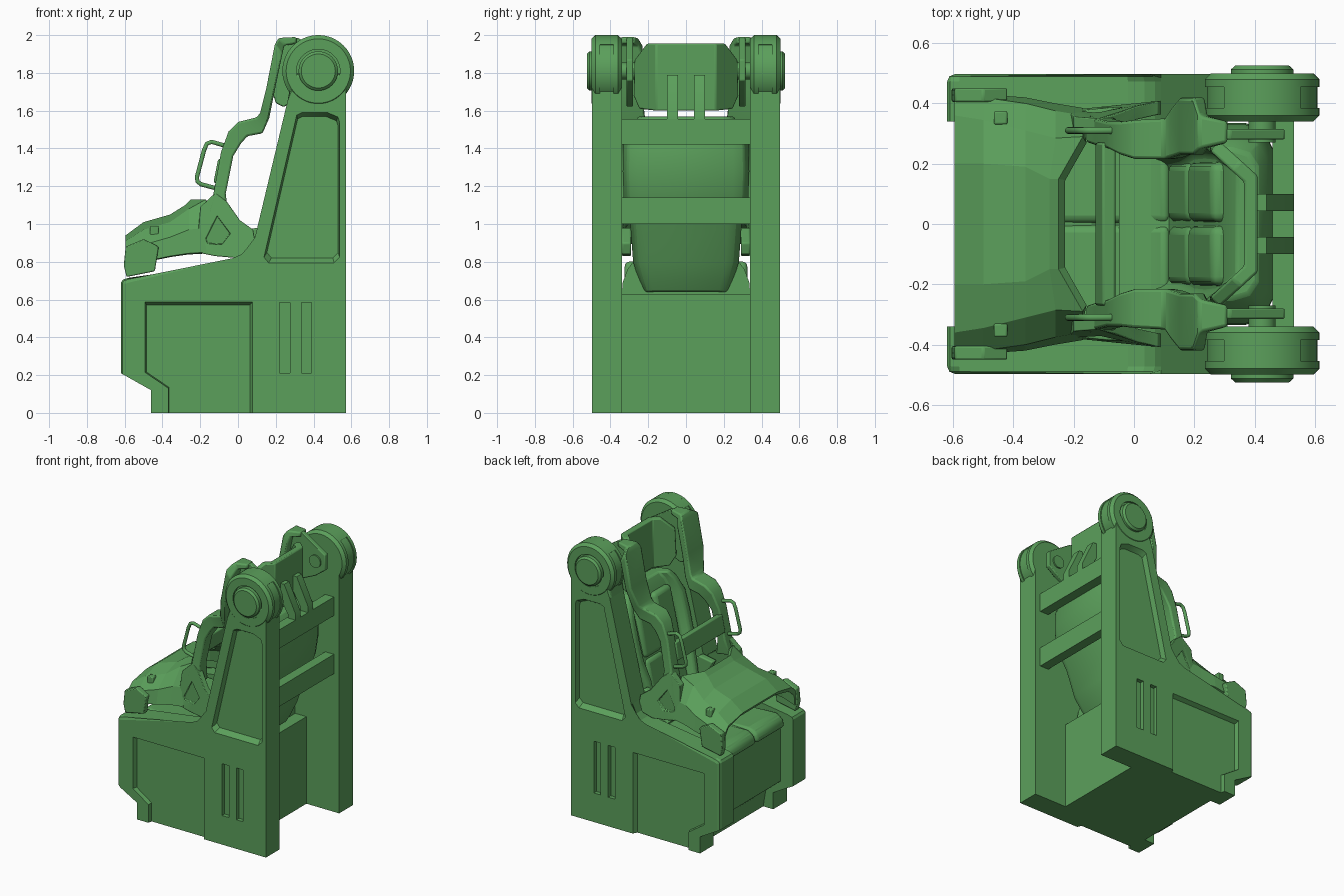
import bpy, bmesh, math
from mathutils import Matrix

if "Cube" in bpy.data.objects:
    bpy.data.objects.remove(bpy.data.objects["Cube"])

GREEN = bpy.data.materials.new("green")
GREEN.diffuse_color = (.105, .35, .105, 1)
GREEN.use_nodes = True
GREEN.node_tree.nodes["Principled BSDF"].inputs["Base Color"].default_value = GREEN.diffuse_color

def finish(name, bm, mirror=False, bevel=0, seg=2, solid=0, smooth=True):
    bmesh.ops.recalc_face_normals(bm, faces=bm.faces)
    me = bpy.data.meshes.new(name)
    bm.to_mesh(me)
    bm.free()
    me.materials.append(GREEN)
    ob = bpy.data.objects.new(name, me)
    bpy.context.collection.objects.link(ob)
    if solid:
        m = ob.modifiers.new("solid", 'SOLIDIFY')
        m.thickness, m.offset = solid, -1
    if bevel:
        m = ob.modifiers.new("bevel", 'BEVEL')
        m.width, m.segments, m.limit_method, m.angle_limit = bevel, seg, 'ANGLE', math.radians(35)
    if mirror:
        m = ob.modifiers.new("mirror", 'MIRROR')
        m.use_axis = (False, True, False)
    if smooth:
        bpy.ops.object.select_all(action='DESELECT')
        ob.select_set(True)
        bpy.context.view_layer.objects.active = ob
        bpy.ops.object.shade_smooth_by_angle(angle=math.radians(32))
    return ob

def prism_bm(pts, y0, y1, s0=1.0):
    """Side profile (x, z) extruded from y0 to y1; s0 scales the y0 end."""
    bm = bmesh.new()
    cx = sum(p[0] for p in pts) / len(pts)
    cz = sum(p[1] for p in pts) / len(pts)
    a = [bm.verts.new((cx + (x - cx) * s0, y0, cz + (z - cz) * s0)) for x, z in pts]
    b = [bm.verts.new((x, y1, z)) for x, z in pts]
    bm.faces.new(a)
    bm.faces.new(b)
    for i in range(len(pts)):
        j = (i + 1) % len(pts)
        bm.faces.new((a[i], a[j], b[j], b[i]))
    return bm

def prism(name, pts, y0, y1, s0=1.0, **kw):
    return finish(name, prism_bm(pts, y0, y1, s0), **kw)

def box(name, lo, hi, rot=0, **kw):
    bm = bmesh.new()
    c = [(a + b) / 2 for a, b in zip(lo, hi)]
    d = [b - a for a, b in zip(lo, hi)]
    bmesh.ops.create_cube(bm, size=1, matrix=Matrix.Translation(c) @ Matrix.Rotation(rot, 4, 'Y') @ Matrix.Diagonal((*d, 1)))
    return finish(name, bm, **kw)

def loft(name, rings, closed=True, **kw):
    bm = bmesh.new()
    vs = [[bm.verts.new(p) for p in r] for r in rings]
    n = len(rings[0])
    for a, b in zip(vs, vs[1:]):
        for i in range(n if closed else n - 1):
            j = (i + 1) % n
            bm.faces.new((a[i], a[j], b[j], b[i]))
    if closed:
        bm.faces.new(vs[0])
        bm.faces.new(vs[-1])
    return finish(name, bm, **kw)

def turned(name, steps, n=64, **kw):
    """Disc around the pivot axis from (y, radius) steps."""
    ang = [2 * math.pi * i / n for i in range(n)]
    return loft(name, [[(.425 + r * math.cos(t), y, 1.81 + r * math.sin(t)) for t in ang] for y, r in steps], mirror=True, **kw)

def cut(ob, cutters):
    bpy.context.view_layer.objects.active = ob
    for c in cutters:
        m = ob.modifiers.new("cut", 'BOOLEAN')
        m.operation, m.object, m.solver = 'DIFFERENCE', c, 'EXACT'
        bpy.ops.object.modifier_move_to_index(modifier=m.name, index=0)
        bpy.ops.object.modifier_apply(modifier=m.name)
        bpy.data.objects.remove(c)

# Side panels with chamfered front and top edges, recesses and vent slots
outline = [(-.62, .21), (-.46, .12), (-.46, 0), (.572, 0), (.572, 1.8), (.29, 1.8), (.262, 1.65), (.09, .93),
           (.07, .86), (.035, .82), (-.02, .795), (-.58, .715), (-.61, .705), (-.62, .69)]
bm = prism_bm(outline, .34, .497)
edges = []
for e in bm.edges:
    m = (e.verts[0].co + e.verts[1].co) / 2
    flat = abs(e.verts[0].co.y - e.verts[1].co.y) < .01
    if flat and m.y > .4 and m.z > .2 and m.x < .56:
        edges.append(e)
bmesh.ops.bevel(bm, geom=edges, offset=.025, segments=2, affect='EDGES', profile=.5)
panel = finish("side_panel", bm, mirror=True, smooth=False)
door = [(-.495, .59), (.08, .59), (.08, -.08), (-.37, -.08), (-.37, .13), (-.495, .215)]
tower = [(.31, 1.58), (.34, 1.595), (.47, 1.595), (.53, 1.57), (.54, 1.54), (.54, .82), (.51, .79), (.16, .79), (.135, .82)]
cut(panel, [prism("door_cut", door, .467, .503, .95), prism("tower_cut", tower, .46, .503, .93)] +
    [prism("slot_cut", [(x, .21), (x + .055, .21), (x + .055, .585), (x, .585)], .467, .52) for x in (.22, .335)])

# Round pivot heads with recessed faces and rim grooves, hubs and axles
turned("pivot_head", [(.34, .17), (.36, .19), (.385, .19), (.385, .183), (.455, .183), (.455, .19), (.48, .19), (.5, .17),
                      (.5, .115), (.48, .115)])
turned("pivot_hub", [(.4, .104), (.512, .104), (.525, .09)])
turned("pivot_axle", [(.27, .045), (.36, .045)], n=24)

# Raised front and top strap filling the rim groove
strap = [(.425 + .19 * math.cos(math.radians(a)), 1.81 + .19 * math.sin(math.radians(a))) for a in range(48, 133, 6)]
prism("rim_strap", strap + [(.425, 1.84)], .38, .46, mirror=True)

# Base block, rear crossbars and headrest struts
prism("base_block", [(-.52, .63), (-.52, .22), (-.4, .12), (-.38, 0), (.31, 0), (.31, .63)], -.345, .345)
box("crossbar_low", (.46, -.345, 1.0), (.53, .345, 1.14))
box("crossbar_high", (.46, -.345, 1.42), (.53, .345, 1.555))
prism("headrest_strut", [(.47, 1.5), (.53, 1.5), (.53, 1.6), (.44, 1.79), (.38, 1.79), (.38, 1.73), (.47, 1.58)],
      .043, .1, mirror=True)

# Seat back shell: z, half width, front x, back x
rings = []
for z, w, xf, xb in [(.64, .23, -.02, .27), (.7, .25, .02, .3), (.8, .28, .07, .34), (1.0, .295, .11, .40), (1.14, .33, .15, .45),
                     (1.28, .335, .185, .47), (1.42, .33, .22, .47), (1.52, .29, .26, .45), (1.57, .25, .29, .42)]:
    half = [(.75, xb - .01), (.93, xb - .04), (1, xb - .1), (1, xf + .02), (.93, xf), (.8, xf), (.68, xf + .05)]
    half = [(x, k * w) for k, x in half]
    rings.append([(x, y, z) for x, y in half] + [(x, -y, z) for x, y in reversed(half)])
loft("seat_back", rings, bevel=.012)

# Flared seat pan, back pads and thigh cushions
pan = [(.34, .625), (.335, .69), (.31, .76), (.28, .8)]
pan += [(-y, z) for y, z in reversed(pan)]
loft("seat_pan", [[(x, y, z - dz) for y, z in pan] for x, dz in ((-.05, .05), (.1, .01), (.22, .0))])
for i, (x, z, h) in enumerate([(.16, .96, .3), (.235, 1.3, .38)]):
    box(f"back_pad_{i}", (x - .02, .006, z - h / 2), (x + .07, .205, z + h / 2), rot=.22, mirror=True, bevel=.03, seg=3)
box("seat_cushion", (-.5, -.335, .6), (.18, .335, .71), bevel=.035, seg=3)
prism("thigh_cushion", [(-.57, .63), (-.56, .69), (-.51, .725), (-.3, .715), (.0, .745), (.11, .81), (.15, .7), (.1, .63)],
      .003, .325, mirror=True, bevel=.025, seg=3)

# Wraparound headrest
def wing(y):
    return .41 - max(0, y - .16) * 1.1
bm = bmesh.new()
side = [(.16, 1.955), (.21, 1.955), (.275, 1.87), (.28, 1.68), (.25, 1.61), (.16, 1.6)]
for s in (1, -1):
    bm.faces.new([bm.verts.new((wing(y), y * s, z)) for y, z in side])
bm.faces.new([bm.verts.new((.41, y, z)) for y, z in [(-.16, 1.955), (.16, 1.955), (.16, 1.6), (-.16, 1.6)]])
bmesh.ops.remove_doubles(bm, verts=bm.verts, dist=.001)
bmesh.ops.recalc_face_normals(bm, faces=bm.faces)
if bm.faces[:][2].normal.x < 0:
    bmesh.ops.reverse_faces(bm, faces=bm.faces[:])
bmesh.ops.solidify(bm, geom=bm.faces[:], thickness=.045)
finish("headrest", bm, bevel=.008)

# Harness pivot plates
prism("harness_plate", [(.21, 1.98), (.32, 1.985), (.5, 1.87), (.5, 1.76), (.42, 1.7), (.24, 1.62), (.2, 1.64), (.17, 1.74)],
      .28, .315, mirror=True, bevel=.006)

# Harness arms: bent strip, each station gives front/rear x, z and y limits
arm = [((.31, 1.99), (.31, 1.955), .27, .34), ((.215, 1.985), (.245, 1.945), .25, .36), ((.195, 1.95), (.235, 1.9), .23, .42),
       ((.15, 1.72), (.195, 1.71), .23, .42), ((.118, 1.59), (.165, 1.56), .22, .38), ((.1, 1.565), (.13, 1.48), .215, .35),
       ((.0, 1.54), (.05, 1.465), .215, .345), ((-.05, 1.49), (.015, 1.425), .23, .34), ((-.09, 1.38), (-.025, 1.36), .25, .34),
       ((-.13, 1.16), (-.065, 1.16), .26, .35), ((-.16, 1.06), (-.05, 1.04), .27, .36)]
loft("harness_arm", [[(a[0], y0, a[1]), (a[0], y1, a[1]), (b[0], y1, b[1]), (b[0], y0, b[1])] for a, b, y0, y1 in arm],
     mirror=True, bevel=.01)
prism("chest_bar", [(-.13, 1.22), (-.105, 1.345), (-.06, 1.335), (-.085, 1.21)], -.27, .27, bevel=.008)

# Grab handles: round bar along a bent path
cu = bpy.data.curves.new("grab_handle", 'CURVE')
cu.dimensions, cu.bevel_depth, cu.bevel_resolution, cu.use_fill_caps = '3D', .012, 3, True
cu.materials.append(GREEN)
path = [(-.07, 1.415), (-.14, 1.435), (-.165, 1.425), (-.18, 1.39), (-.217, 1.25), (-.215, 1.225), (-.195, 1.21), (-.1, 1.185)]
for s in (1, -1):
    sp = cu.splines.new('POLY')
    sp.points.add(len(path) - 1)
    for p, (x, z) in zip(sp.points, path):
        p.co = (x, .31 * s, z, 1)
bpy.context.collection.objects.link(bpy.data.objects.new("grab_handle", cu))

# Lap shield: faceted shell over the thighs
sections = [(-.595, [(.43, .77), (.425, .85), (.36, .91), (.2, .94)]), (-.5, [(.43, .8), (.42, .89), (.345, .97), (.2, 1.01)]),
            (-.36, [(.42, .83), (.4, .93), (.31, 1.01), (.19, 1.05)]), (-.26, [(.4, .845), (.375, .97), (.285, 1.08), (.15, 1.1)]),
            (-.17, [(.385, .85), (.36, .98), (.29, 1.13), (.15, 1.13)])]
rings = []
for x, half in sections:
    h = [(x - (.08 if x == -.17 and y < .2 else 0), y, z) for y, z in half]
    if x == -.26:
        h[-1] = (-.28, .15, 1.1)
    rings.append(h + [(a, -y, z) for a, y, z in reversed(h)])
loft("lap_shield", rings, closed=False, solid=.035, smooth=False)

# Hip flaps beside the lap shield, with windows
flap = prism("hip_flap", [(-.22, .85), (-.2, 1.09), (-.12, 1.165), (-.06, 1.12), (.01, 1.02), (.08, .97), (.1, .86), (-.01, .82), (-.12, .83)],
             .345, .39, mirror=True, bevel=.008)
for v in flap.data.vertices:
    v.co.y += .1 * (v.co.x + .1) - .2 * max(0, v.co.z - .97)
cut(flap, [prism("window_cut", [(-.11, 1.06), (-.03, .95), (-.08, .885), (-.17, .89), (-.18, .92)], .365, .45, .85)])
prism("hip_link", [(-.01, .96), (.1, .98), (.2, .9), (.18, .84), (.06, .83)], .29, .34, mirror=True, bevel=.008)

# Knee blocks and small latches on the shield
prism("knee_block", [(-.59, .72), (-.44, .75), (-.42, .88), (-.5, .92), (-.595, .88), (-.605, .78)], .405, .45, mirror=True, bevel=.006)
box("shield_latch", (-.465, .33, .92), (-.42, .375, .99), mirror=True, bevel=.006)
